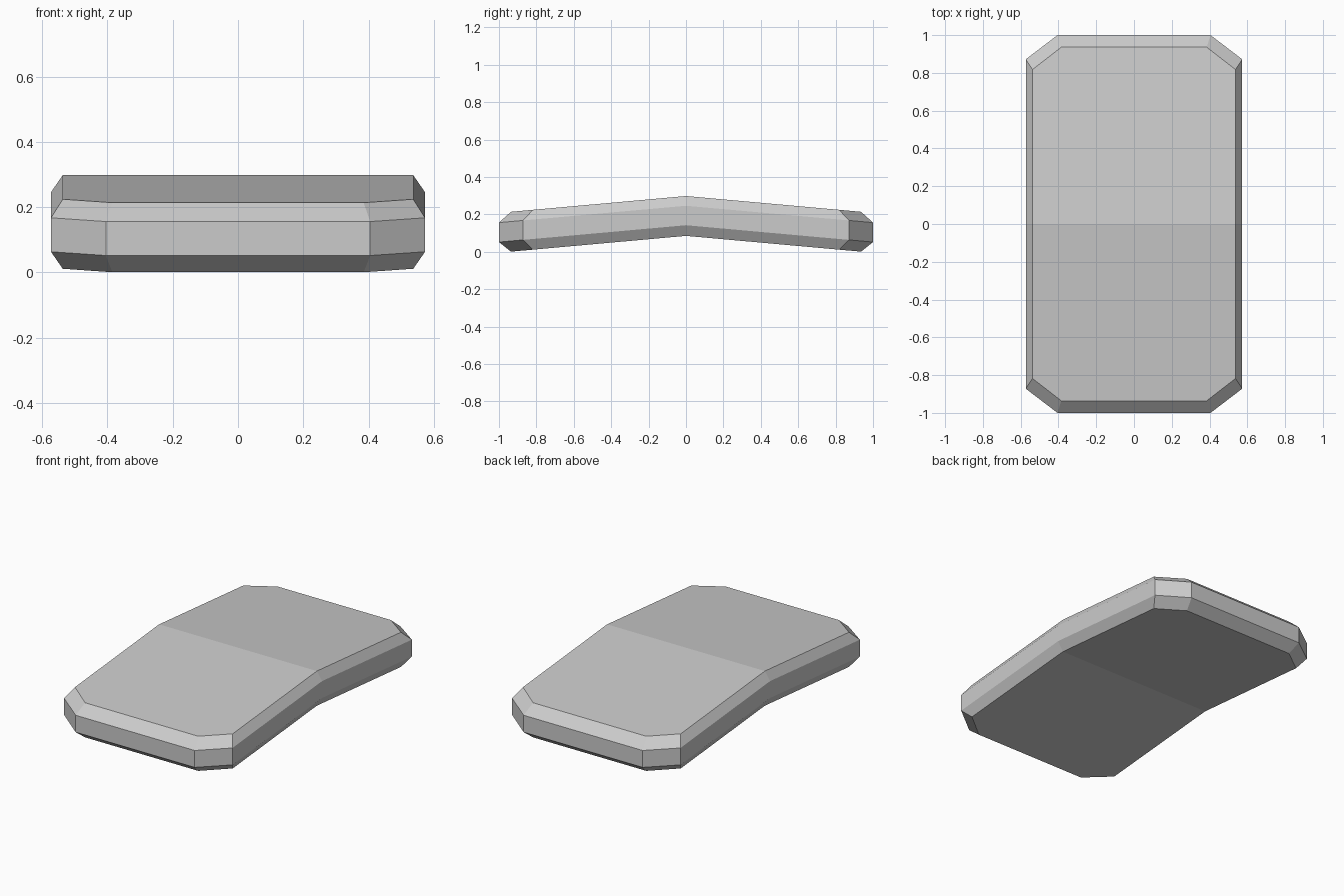
import bpy
import bmesh

cube = bpy.data.objects.get("Cube")
if cube:
    bpy.data.objects.remove(cube, do_unlink=True)

SLOPE = 0.09  # fall of each half away from the central ridge

grey = bpy.data.materials.new("light_grey")
grey.use_nodes = True
colour = (0.6, 0.6, 0.6, 1.0)
grey.diffuse_color = colour
grey.node_tree.nodes["Principled BSDF"].inputs["Base Color"].default_value = colour


def outline(half_x, corner_x, corner_y, half_y):
    """Rectangle with cut corners, plus a point on each side at the fold."""
    quarter = [(half_x, 0), (half_x, corner_y), (corner_x, half_y)]
    back = quarter + [(-x, y) for x, y in reversed(quarter)]
    return back + [(-x, -y) for x, y in back[1:-1]]


outer = outline(0.573, 0.405, 0.872, 1.0)
inner = outline(0.537, 0.385, 0.818, 0.936)

# Stacked outlines from underside to top, bent down at both ends
bm = bmesh.new()
rings = []
for shape, ridge_z in ((inner, 0.085), (outer, 0.142), (outer, 0.246), (inner, 0.298)):
    rings.append([bm.verts.new((x, y, ridge_z - SLOPE * abs(y))) for x, y in shape])

# Side wall and bevelled rims
count = len(outer)
for low, high in zip(rings, rings[1:]):
    for i in range(count):
        j = (i + 1) % count
        bm.faces.new((low[i], low[j], high[j], high[i]))

# Top and underside, each folded along the ridge
half = count // 2
for ring in (rings[0], rings[-1]):
    bm.faces.new(ring[:half + 1])
    bm.faces.new(ring[half:] + ring[:1])

bmesh.ops.recalc_face_normals(bm, faces=bm.faces)
mesh = bpy.data.meshes.new("bent_slab")
bm.to_mesh(mesh)
bm.free()
mesh.materials.append(grey)
slab = bpy.data.objects.new("bent_slab", mesh)
bpy.context.collection.objects.link(slab)
